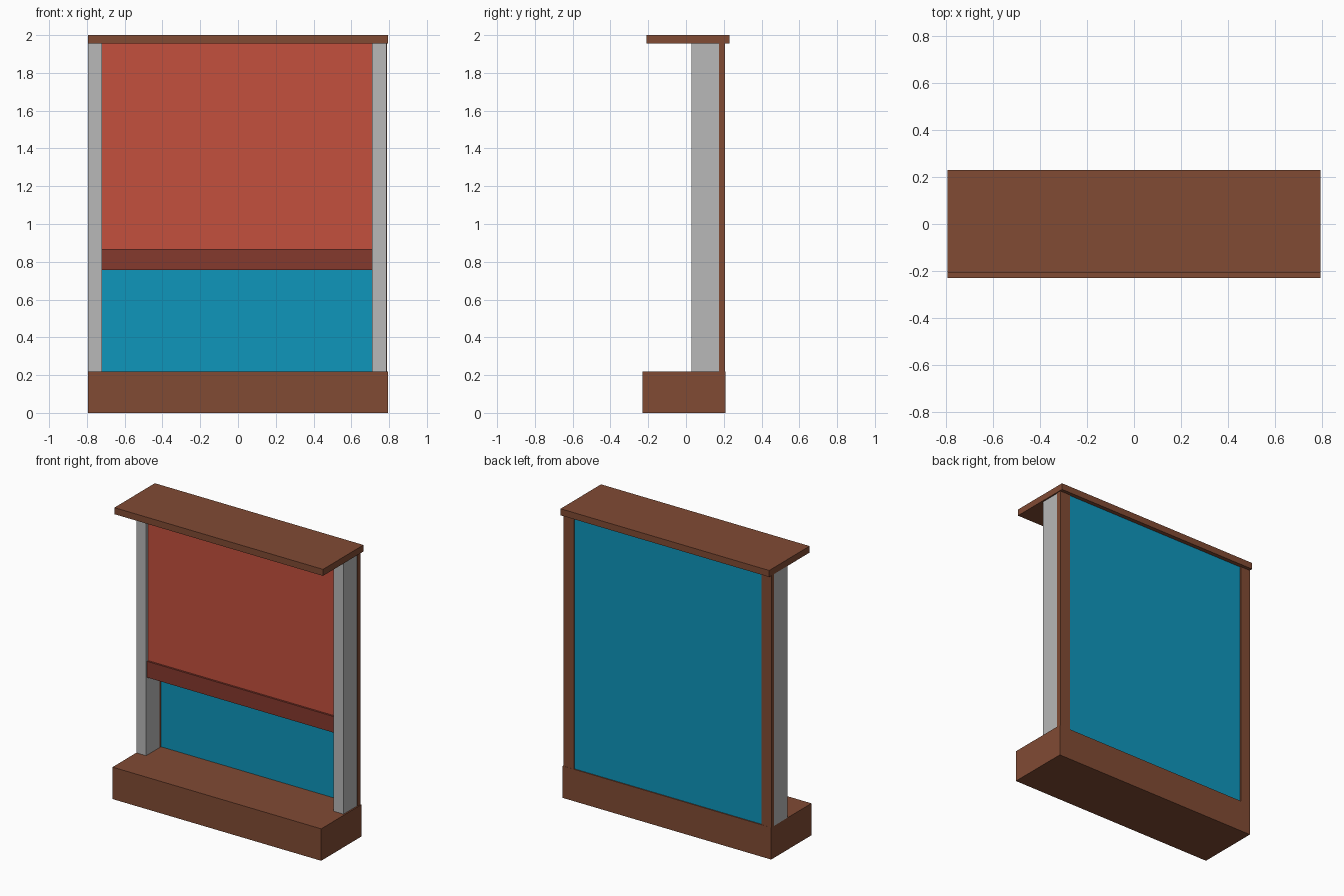
import bpy
import bmesh

old = bpy.data.objects.get("Cube")
if old:
    bpy.data.objects.remove(old, do_unlink=True)


def material(name, r, g, b):
    mat = bpy.data.materials.new(name)
    mat.use_nodes = True
    mat.diffuse_color = (r, g, b, 1)
    mat.node_tree.nodes["Principled BSDF"].inputs["Base Color"].default_value = (r, g, b, 1)
    return mat


def box(name, mat, x, y, z):
    """Flat-sided box from (min, max) pairs on each axis."""
    bm = bmesh.new()
    bmesh.ops.create_cube(bm, size=1)
    for v in bm.verts:
        for axis, (low, high) in enumerate((x, y, z)):
            v.co[axis] = low if v.co[axis] < 0 else high
    mesh = bpy.data.meshes.new(name)
    bm.to_mesh(mesh)
    bm.free()
    mesh.materials.append(mat)
    obj = bpy.data.objects.new(name, mesh)
    bpy.context.collection.objects.link(obj)
    return obj


brown = material("brown wood", 0.22, 0.07, 0.034)
grey = material("grey rail", 0.48, 0.48, 0.48)
red = material("red fabric", 0.55, 0.08, 0.048)
dark_red = material("dark red hem", 0.235, 0.041, 0.027)
blue = material("blue glass", 0.0045, 0.305, 0.5)

FULL = (-0.795, 0.795)      # overall width
OPENING = (-0.72, 0.71)     # between the posts
SILL_TOP, LID_BOTTOM = 0.22, 1.955
HEIGHT = (SILL_TOP, LID_BOTTOM)

# Sill and overhanging top board
box("sill", brown, FULL, (-0.23, 0.208), (0, SILL_TOP))
box("top_board", brown, FULL, (-0.21, 0.23), (LID_BOTTOM, 2))

# Side rails with the window frame posts behind them
for side, x_rail, x_frame in (
    ("right", (FULL[0], OPENING[0]), (FULL[0], OPENING[0])),
    ("left", (OPENING[1], 0.785), (OPENING[1], 0.79)),
):
    box(side + "_rail", grey, x_rail, (0.028, 0.175), HEIGHT)
    box(side + "_frame_post", brown, x_frame, (0.175, 0.207), HEIGHT)

# Window pane, set slightly into the frame
box("window_pane", blue, OPENING, (0.19, 0.201), HEIGHT)

# Half-lowered blind with its weighted hem bar
box("blind", red, OPENING, (0.05, 0.062), (0.8, LID_BOTTOM))
box("blind_hem_bar", dark_red, OPENING, (0.037, 0.075), (0.756, 0.867))
